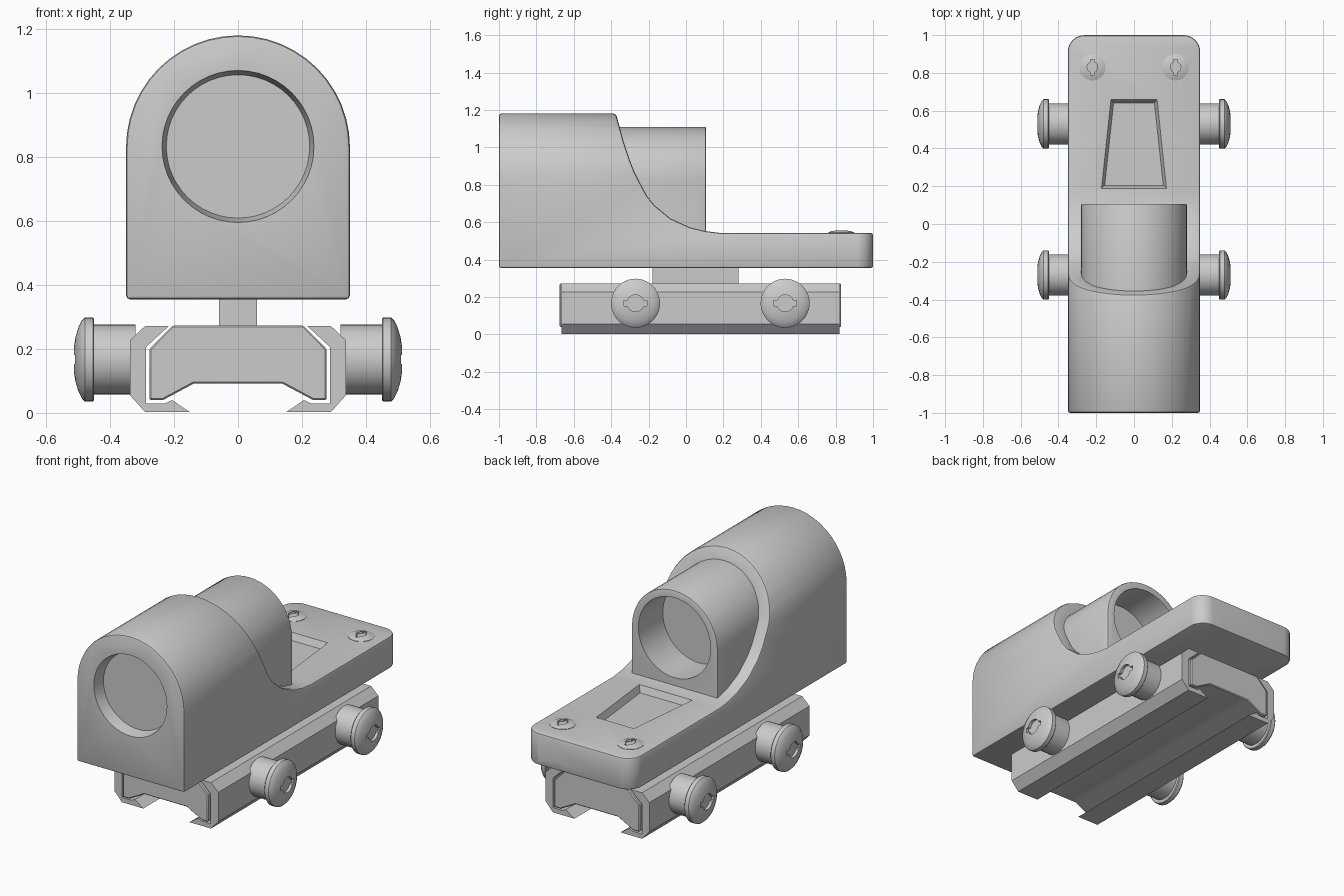
import bpy, bmesh, math
from math import pi, sin, cos
from mathutils import Vector

if "Cube" in bpy.data.objects:
    bpy.data.objects.remove(bpy.data.objects["Cube"])

PLACE = {'x': lambda u, v, d: (d, u, v),
         'y': lambda u, v, d: (u, d, v),
         'z': lambda u, v, d: (u, v, d)}


def make(name, bm):
    bmesh.ops.recalc_face_normals(bm, faces=bm.faces[:])
    me = bpy.data.meshes.new(name)
    bm.to_mesh(me)
    bm.free()
    ob = bpy.data.objects.new(name, me)
    bpy.context.collection.objects.link(ob)
    return ob


def prism(name, pts, axis, a, b, end_pts=None):
    """Extrude (or loft to end_pts) a closed profile along an axis."""
    bm = bmesh.new()
    lo = [bm.verts.new(PLACE[axis](u, v, a)) for u, v in pts]
    hi = [bm.verts.new(PLACE[axis](u, v, b)) for u, v in (end_pts or pts)]
    n = len(pts)
    for i in range(n):
        j = (i + 1) % n
        bm.faces.new((lo[i], lo[j], hi[j], hi[i]))
    bm.faces.new(lo[::-1])
    bm.faces.new(hi)
    return make(name, bm)


def arc(cx, cy, r, a0, a1, n):
    return [(cx + r * cos(a0 + (a1 - a0) * i / n), cy + r * sin(a0 + (a1 - a0) * i / n))
            for i in range(n + 1)]


def circle(cx, cy, r, n=48):
    return arc(cx, cy, r, 0, 2 * pi, n)[:-1]


def arch(r, base):
    return [(-r, base), (r, base)] + arc(0, 0.83, r, 0, pi, 24)


def boolean(ob, cutter, op='DIFFERENCE'):
    cutter.hide_render = True
    m = ob.modifiers.new(op, 'BOOLEAN')
    m.operation, m.object, m.solver = op, cutter, 'EXACT'


def bevel(ob, width, segments=2):
    m = ob.modifiers.new('Bevel', 'BEVEL')
    m.width, m.segments, m.limit_method = width, segments, 'ANGLE'
    m.angle_limit = math.radians(32)
    m.use_clamp_overlap = False


def apply(ob, *helpers):
    """Bake the modifiers and remove the helper shapes."""
    dg = bpy.context.evaluated_depsgraph_get()
    me = bpy.data.meshes.new_from_object(ob.evaluated_get(dg))
    ob.modifiers.clear()
    ob.data = me
    for h in helpers:
        bpy.data.objects.remove(h)


def lathe(name, prof, n=40):
    """Revolve (radius, height) points about z; ends are capped."""
    bm = bmesh.new()
    rings = [[bm.verts.new((r * cos(2 * pi * i / n), r * sin(2 * pi * i / n), h))
              for i in range(n)] for r, h in prof]
    for p, q in zip(rings, rings[1:]):
        for i in range(n):
            j = (i + 1) % n
            bm.faces.new((p[i], p[j], q[j], q[i]))
    bm.faces.new(rings[0][::-1])
    bm.faces.new(rings[-1])
    return make(name, bm)


def slot_outline(r, reach, w):
    half = [(w, -reach), (w, -(r * r - w * w) ** 0.5)]
    a = math.acos(w / r)
    right = half + arc(0, 0, r, -a, a, 10)[1:-1] + [(p[0], -p[1]) for p in half[::-1]]
    return right + [(-x, -y) for x, y in right]


# Housing: arch section cut to the swooping side outline and rounded plan
side = [(-1, 0.355), (1, 0.355), (1, 0.543), (0.18, 0.543), (0.10, 0.553), (0.02, 0.573),
        (-0.083, 0.62), (-0.168, 0.69), (-0.21, 0.743), (-0.243, 0.805), (-0.275, 0.867),
        (-0.30, 0.93), (-0.33, 1.02), (-0.355, 1.11), (-0.375, 1.183), (-0.375, 1.25), (-1, 1.25)]
housing = prism('housing', arch(0.35, 0.3), 'y', -1.1, 1.1)
side_cut = prism('side_cut', side, 'x', -0.5, 0.5)
plan_cut = prism('plan_cut', [(-0.351, -1.2), (0.351, -1.2)] + arc(0.261, 0.91, 0.09, 0, pi / 2, 8)
                 + arc(-0.261, 0.91, 0.09, pi / 2, pi, 8), 'z', 0, 2)
boolean(housing, side_cut, 'INTERSECT')
boolean(housing, plan_cut, 'INTERSECT')
bevel(housing, 0.012)
apply(housing, side_cut, plan_cut)

# Eyepiece tube joined in, then both openings and the tapered plate recess
tube = prism('tube', arch(0.28, 0.5), 'y', -0.5, 0.107)
bevel(tube, 0.008)
apply(tube)
front_bore = prism('front_bore', circle(0, 0.833, 0.2385), 'y', -1.005, -0.93,
                   circle(0, 0.833, 0.224))
rear_bore = prism('rear_bore', circle(0, 0.833, 0.235), 'y', -0.12, 0.3)
recess = prism('recess', [(-0.155, 0.205), (0.155, 0.205), (0.108, 0.64), (-0.108, 0.64)], 'z', 0.505,
               0.55, [(-0.175, 0.185), (0.175, 0.185), (0.125, 0.662), (-0.125, 0.662)])
boolean(housing, tube, 'UNION')
for c in (front_bore, rear_bore, recess):
    boolean(housing, c)
apply(housing, tube, front_bore, rear_bore, recess)

# Mounting post
prism('post', [(-0.06, -0.18), (0.06, -0.18), (0.06, 0.28), (-0.06, 0.28)], 'z', 0.26, 0.365)

# Rail block
half = [(0.1375, 0.092), (0.235, 0.04), (0.277, 0.04), (0.277, 0.2), (0.205, 0.273)]
rail = prism('rail', half + [(-x, z) for x, z in half[::-1]], 'y', -0.675, 0.83)
bevel(rail, 0.005, 1)
apply(rail)

# Side clamps
clamp = [(0.29, 0.272), (0.3375, 0.227), (0.3375, 0.055), (0.29, 0.002), (0.15, 0.002),
         (0.206, 0.04), (0.228, 0.03), (0.288, 0.03), (0.288, 0.205), (0.216, 0.272)]
for s, tag in ((1, 'right'), (-1, 'left')):
    prism(tag + '_clamp', [(s * x, z) for x, z in clamp], 'y', -0.665, 0.822)

# Clamp bolts with slotted domed heads
bolt = lathe('bolt', [(0.109, 0.32), (0.109, 0.45), (0.127, 0.45), (0.131, 0.454), (0.131, 0.479),
                      (0.122, 0.488), (0.10, 0.499), (0.07, 0.508), (0.035, 0.5135), (0.008, 0.515)])
cut = prism('cut', slot_outline(0.045, 0.062, 0.014), 'z', 0.495, 0.54)
boolean(bolt, cut)
apply(bolt, cut)
for s, tag in ((1, 'right'), (-1, 'left')):
    for y, end in ((-0.27, 'front'), (0.53, 'rear')):
        ob = bpy.data.objects.new(f'{tag}_{end}_bolt', bolt.data)
        bpy.context.collection.objects.link(ob)
        ob.location = (0, y, 0.167)
        ob.rotation_euler = (0, s * pi / 2, 0)
bpy.data.objects.remove(bolt)

# Plate screws
screw = lathe('screw', [(0.07, 0.52), (0.07, 0.545), (0.055, 0.551), (0.03, 0.556), (0.006, 0.558)], 32)
cut = prism('cut', slot_outline(0.028, 0.042, 0.01), 'z', 0.545, 0.6)
boolean(screw, cut)
apply(screw, cut)
for x, tag in ((0.22, 'right'), (-0.22, 'left')):
    ob = bpy.data.objects.new(tag + '_plate_screw', screw.data)
    bpy.context.collection.objects.link(ob)
    ob.location = (x, 0.83, 0)
bpy.data.objects.remove(screw)

# Smooth curved surfaces, keep hard edges
for ob in bpy.context.collection.objects:
    ob.select_set(True)
    bpy.context.view_layer.objects.active = ob
bpy.ops.object.shade_smooth_by_angle(angle=math.radians(30))
